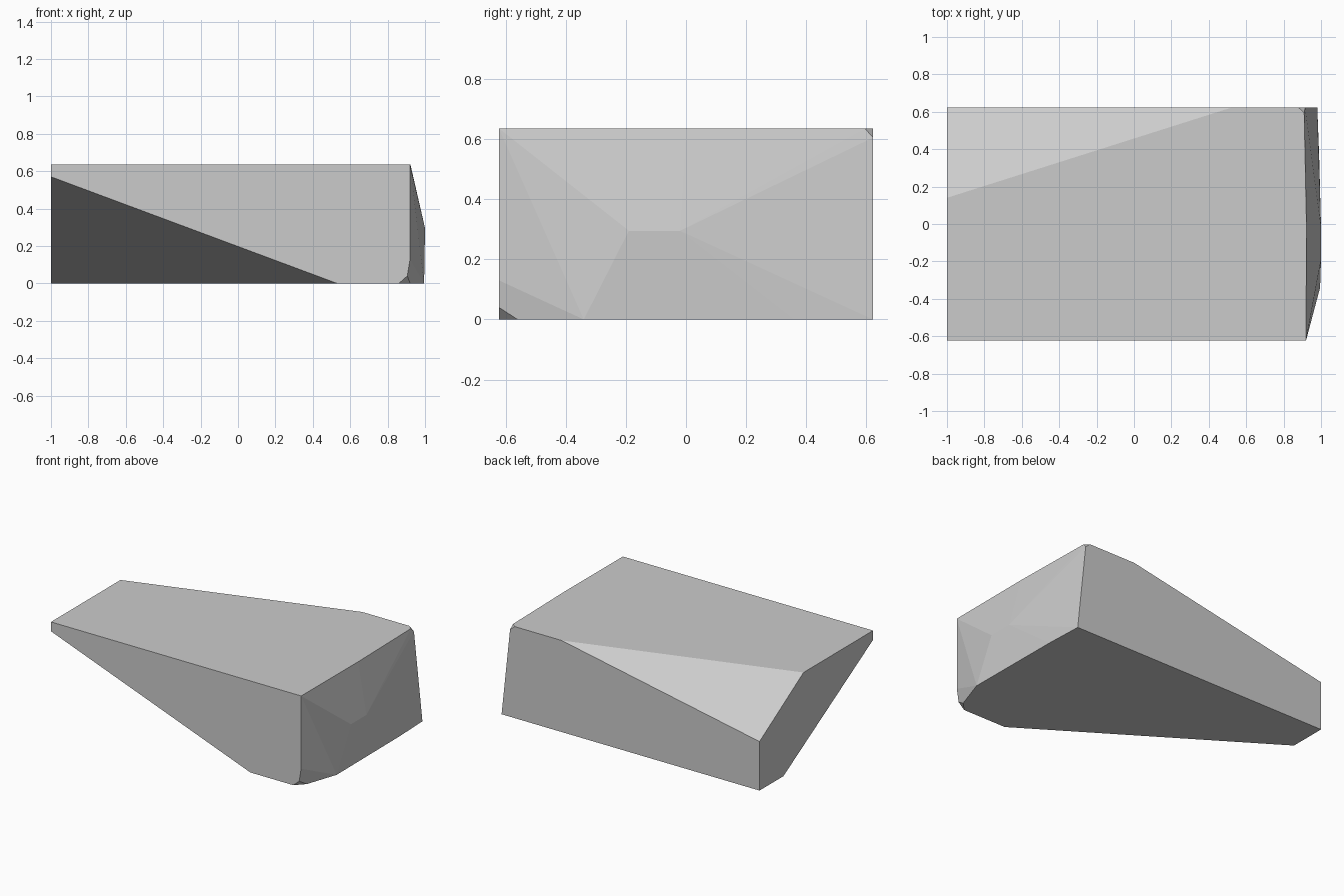
import bpy
import bmesh

if "Cube" in bpy.data.objects:
    bpy.data.objects.remove(bpy.data.objects["Cube"])

H, W = 0.635, 0.622  # height and half depth

# Corners of the chipped stone block, grouped by face
top = [(-1, -W, H), (0.92, -W, H), (0.922, 0, H), (0.91, 0.595, H),
       (0.88, W, H), (0.52, W, H), (-1, 0.14, H)]
base = [(0.53, -W, 0), (0.86, -W, 0), (0.92, -0.56, 0), (0.995, -0.34, 0),
        (0.99, 0.36, 0), (0.98, W, 0), (-1, W, 0), (-1, 0.36, 0)]
left_end = [(-1, -W, 0.57), (-1, W, 0.34)]
right_end = [(0.92, -W, 0.13), (0.905, -W, 0.04), (1.0, -0.19, 0.295),
             (1.0, -0.02, 0.295), (0.915, W, 0.605)]

# Wrap the corners in a faceted convex shell
bm = bmesh.new()
for p in top + base + left_end + right_end:
    bm.verts.new(p)
hull = bmesh.ops.convex_hull(bm, input=bm.verts[:])
loose = {v for v in hull["geom_interior"] + hull["geom_unused"]
         if isinstance(v, bmesh.types.BMVert)}
bmesh.ops.delete(bm, geom=list(loose), context='VERTS')
bmesh.ops.dissolve_limit(bm, angle_limit=0.01, verts=bm.verts[:], edges=bm.edges[:])
bmesh.ops.recalc_face_normals(bm, faces=bm.faces[:])

mesh = bpy.data.meshes.new("stone_chunk")
bm.to_mesh(mesh)
bm.free()
stone = bpy.data.objects.new("stone_chunk", mesh)
bpy.context.collection.objects.link(stone)

# Plain grey stone
grey = bpy.data.materials.new("stone_grey")
grey.diffuse_color = (0.6, 0.6, 0.6, 1)
grey.use_nodes = True
grey.node_tree.nodes["Principled BSDF"].inputs["Base Color"].default_value = grey.diffuse_color
mesh.materials.append(grey)
